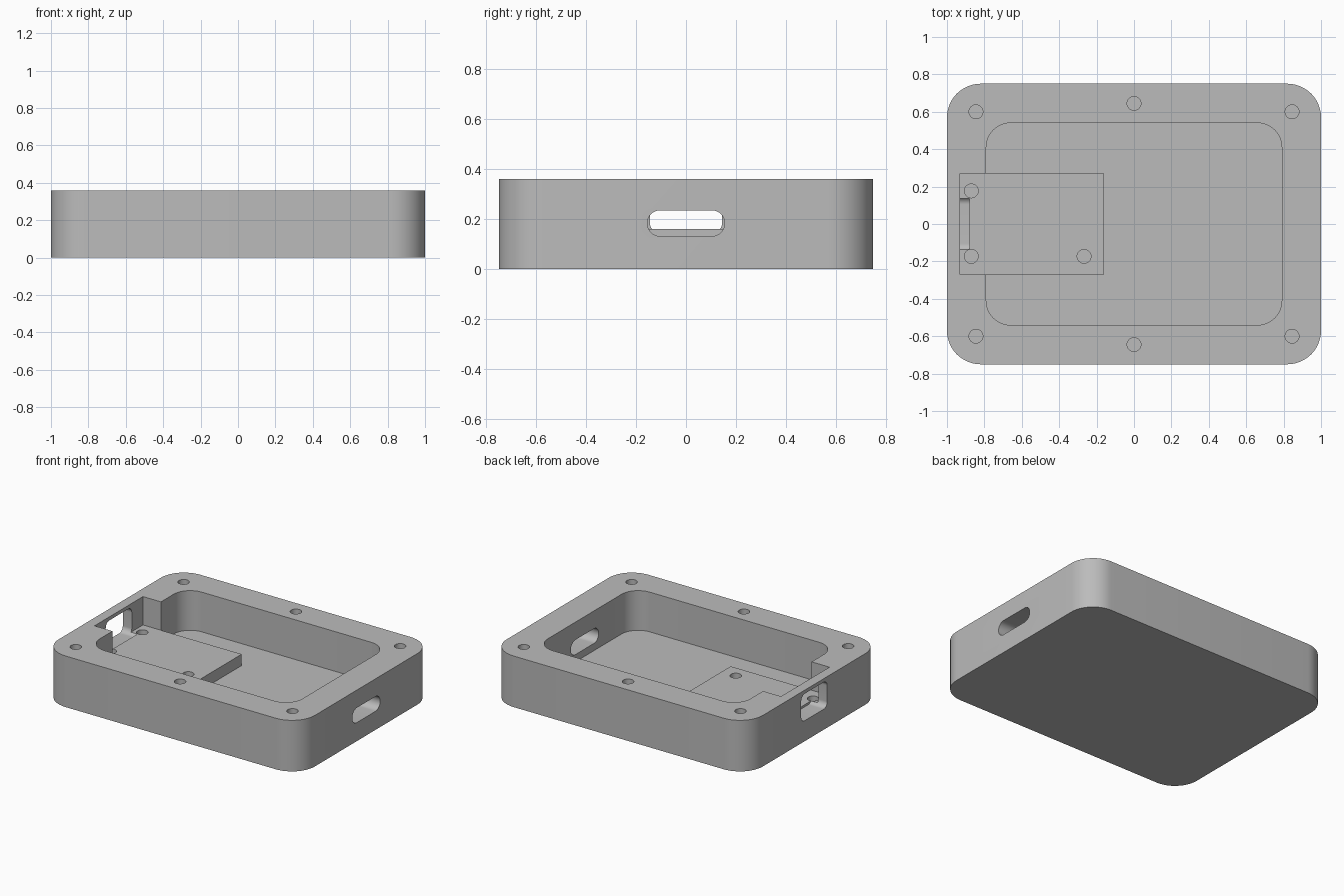
import bpy
import bmesh
import math
from mathutils import Matrix

cube = bpy.data.objects.get("Cube")
if cube:
    bpy.data.objects.remove(cube, do_unlink=True)

grey = bpy.data.materials.new("plain_grey")
grey.use_nodes = True
colour = (0.5, 0.5, 0.5, 1)
grey.diffuse_color = colour
grey.node_tree.nodes["Principled BSDF"].inputs["Base Color"].default_value = colour


def rounded_rect(w, h, r, steps=12):
    """Outline of a centred rectangle with rounded corners."""
    if r == 0:
        return [(w / 2, h / 2), (-w / 2, h / 2), (-w / 2, -h / 2), (w / 2, -h / 2)]
    pts = []
    for quarter, (sx, sy) in enumerate([(1, 1), (-1, 1), (-1, -1), (1, -1)]):
        for i in range(steps + 1):
            a = math.pi / 2 * (quarter + i / steps)
            pts.append((sx * (w / 2 - r) + r * math.cos(a),
                        sy * (h / 2 - r) + r * math.sin(a)))
    return pts


def prism(name, outline, depth, origin, along_x=False):
    """Extrude an outline up z, or along x with the outline in the y-z plane."""
    bm = bmesh.new()
    face = bm.faces.new([bm.verts.new((u, v, 0)) for u, v in outline])
    top = bmesh.ops.extrude_face_region(bm, geom=[face])
    verts = [g for g in top["geom"] if isinstance(g, bmesh.types.BMVert)]
    bmesh.ops.translate(bm, verts=verts, vec=(0, 0, depth))
    if along_x:
        turn = Matrix(((0, 0, 1), (1, 0, 0), (0, 1, 0)))
        bmesh.ops.transform(bm, matrix=turn.to_4x4(), verts=bm.verts)
    bmesh.ops.translate(bm, verts=bm.verts, vec=origin)
    bmesh.ops.recalc_face_normals(bm, faces=bm.faces)
    mesh = bpy.data.meshes.new(name)
    bm.to_mesh(mesh)
    bm.free()
    mesh.materials.append(grey)
    obj = bpy.data.objects.new(name, mesh)
    bpy.context.collection.objects.link(obj)
    return obj


def combine(target, tool, operation):
    """Apply a boolean and discard the tool."""
    mod = target.modifiers.new(operation, "BOOLEAN")
    mod.operation, mod.object, mod.solver = operation, tool, "EXACT"
    bpy.context.view_layer.objects.active = target
    bpy.ops.object.modifier_apply(modifier=mod.name)
    bpy.data.objects.remove(tool, do_unlink=True)


HEIGHT, FLOOR, DECK = 0.36, 0.08, 0.16

# Rounded tray and its main cavity
case = prism("enclosure_base", rounded_rect(2, 1.5, 0.18), HEIGHT, (0, 0, 0))
combine(case, prism("cavity", rounded_rect(1.58, 1.08, 0.13), 1, (0, 0, FLOOR)), "DIFFERENCE")

# Raised board platform, levelled by the pocket that bites into the wall
combine(case, prism("platform", rounded_rect(0.74, 0.539, 0), 0.16, (-0.53, 0, 0.04)), "UNION")
combine(case, prism("pocket", rounded_rect(1.0, 0.54, 0), 1, (-0.43, 0, DECK)), "DIFFERENCE")

# Connector opening on one end, long slot on the other
combine(case, prism("port", rounded_rect(0.29, 0.19, 0.04), 0.22, (-1.1, 0, 0.24), True), "DIFFERENCE")
combine(case, prism("slot", rounded_rect(0.31, 0.104, 0.0515), 0.5, (0.6, 0, 0.183), True), "DIFFERENCE")

# Screw holes in the rim and the platform
circle = [(0.037 * math.cos(i * math.tau / 32), 0.037 * math.sin(i * math.tau / 32)) for i in range(32)]
rim = [(x, y * s) for s in (-1, 1) for x, y in ((-0.845, 0.6), (0, 0.645), (0.845, 0.6))]
deck = [(-0.87, 0.177), (-0.87, -0.173), (-0.267, -0.173)]
for spots, top, depth in ((rim, HEIGHT, 0.2), (deck, DECK, 0.1)):
    for x, y in spots:
        combine(case, prism("hole", circle, depth + 0.05, (x, y, top - depth)), "DIFFERENCE")

# Smooth the rounded walls, keep hard edges
bpy.ops.object.select_all(action="DESELECT")
case.select_set(True)
bpy.context.view_layer.objects.active = case
bpy.ops.object.shade_smooth_by_angle(angle=math.radians(30))
